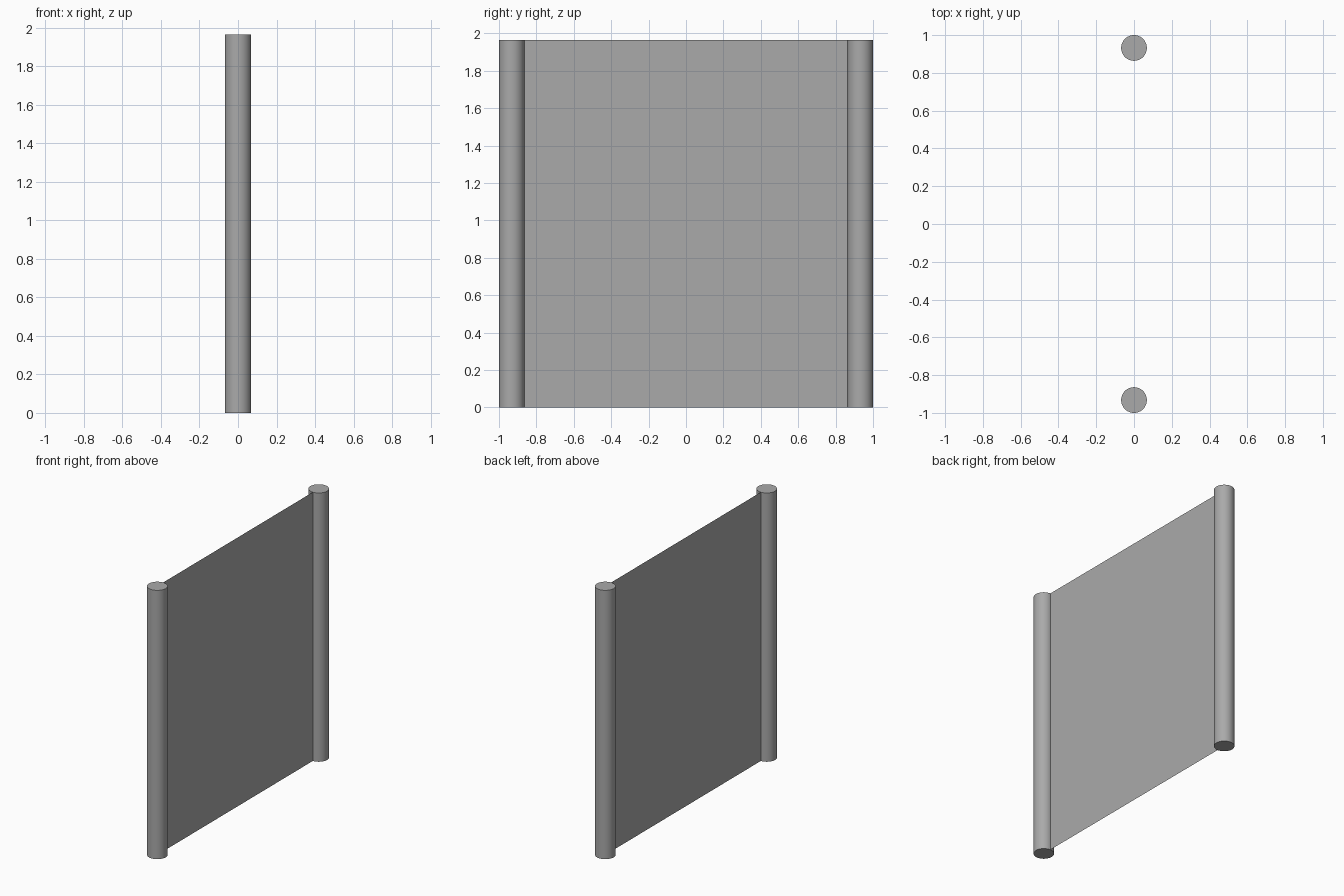
import bpy

cube = bpy.data.objects.get("Cube")
if cube:
    bpy.data.objects.remove(cube, do_unlink=True)

HEIGHT = 1.965
RADIUS = 0.068
ROD_Y = 1 - RADIUS

# Single grey colour
grey = bpy.data.materials.new("plain grey")
grey.use_nodes = True
colour = (0.4, 0.4, 0.4, 1)
grey.diffuse_color = colour
grey.node_tree.nodes["Principled BSDF"].inputs["Base Color"].default_value = colour


def add_rod(name, y):
    bpy.ops.mesh.primitive_cylinder_add(
        vertices=48, radius=RADIUS, depth=HEIGHT, location=(0, y, HEIGHT / 2))
    rod = bpy.context.object
    rod.name = name
    rod.data.materials.append(grey)
    bpy.ops.object.shade_smooth_by_angle()


# Upright round posts at both ends
add_rod("front_post", -ROD_Y)
add_rod("back_post", ROD_Y)

# Thin sheet stretched between the posts
mesh = bpy.data.meshes.new("sheet")
edge = ROD_Y - RADIUS
mesh.from_pydata(
    [(0, -edge, 0), (0, edge, 0), (0, edge, HEIGHT), (0, -edge, HEIGHT)],
    [], [(0, 1, 2, 3)])
mesh.materials.append(grey)
sheet = bpy.data.objects.new("sheet", mesh)
bpy.context.collection.objects.link(sheet)
